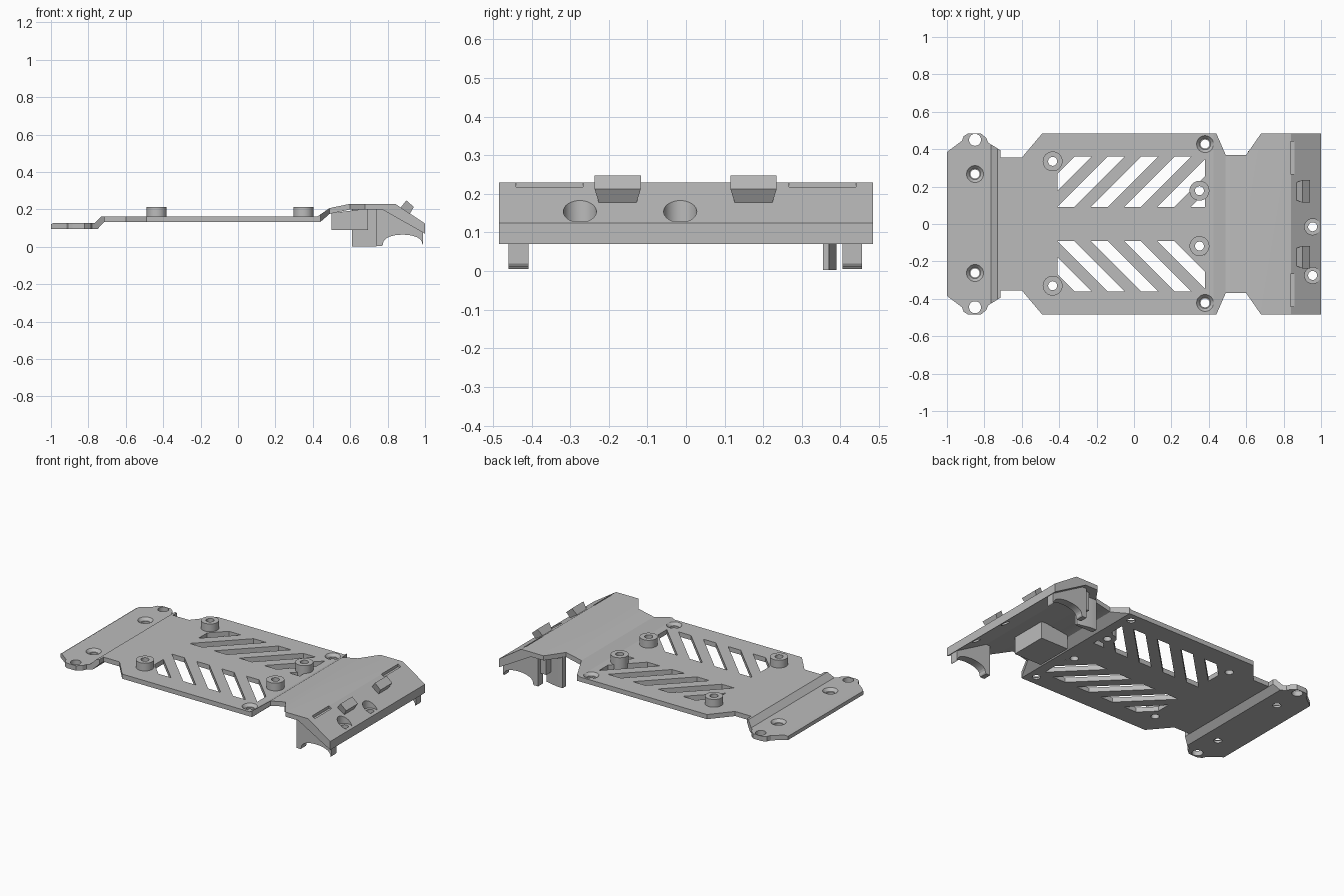
import bpy
import bmesh
import math
from mathutils import Vector

if "Cube" in bpy.data.objects:
    bpy.data.objects.remove(bpy.data.objects["Cube"])

grey = bpy.data.materials.new("plain_grey")
grey.use_nodes = True
COLOUR = (0.5, 0.5, 0.5, 1)
grey.diffuse_color = COLOUR
grey.node_tree.nodes["Principled BSDF"].inputs["Base Color"].default_value = COLOUR


def make(name, bm):
    bmesh.ops.recalc_face_normals(bm, faces=bm.faces)
    mesh = bpy.data.meshes.new(name)
    bm.to_mesh(mesh)
    bm.free()
    ob = bpy.data.objects.new(name, mesh)
    mesh.materials.append(grey)
    bpy.context.collection.objects.link(ob)
    return ob


def add_prism(bm, pts, axis, a, b):
    """Extrude a flat outline from a to b along axis z (x,y points) or y (x,z points)."""
    def place(p, h):
        return (p[0], p[1], h) if axis == "z" else (p[0], h, p[1])
    low = [bm.verts.new(place(p, a)) for p in pts]
    high = [bm.verts.new(place(p, b)) for p in pts]
    bm.faces.new(low)
    bm.faces.new(high[::-1])
    for i in range(len(pts)):
        j = (i + 1) % len(pts)
        bm.faces.new((low[i], low[j], high[j], high[i]))


def prism(name, pts, axis, a, b):
    bm = bmesh.new()
    add_prism(bm, pts, axis, a, b)
    return make(name, bm)


def add_cone(bm, x, y, z0, z1, r0, r1):
    res = bmesh.ops.create_cone(bm, cap_ends=True, segments=32, radius1=r0, radius2=r1, depth=z1 - z0)
    bmesh.ops.translate(bm, verts=res["verts"], vec=(x, y, (z0 + z1) / 2))


def boolean(ob, cutter, operation):
    mod = ob.modifiers.new(operation.lower(), "BOOLEAN")
    mod.operation, mod.object, mod.solver = operation, cutter, "EXACT"
    bpy.context.view_layer.objects.active = ob
    bpy.ops.object.modifier_apply(modifier=mod.name)
    bpy.data.objects.remove(cutter)


# Bent plate: side profile intersected with the plan outline
profile = [(-1, .12), (-.985, .128), (-.765, .128), (-.73, .163), (.425, .163), (.49, .207), (.6, .23),
           (.84, .23), (1, .125), (1, .07), (.77, .2), (.6, .2), (.49, .176), (.44, .133),
           (-.715, .133), (-.75, .096), (-1, .096)]
half = [(-1, .385), (-.92, .445), (-.91, .47), (-.885, .485), (-.82, .485), (-.79, .46), (-.78, .435),
        (-.715, .395), (-.715, .355), (-.6, .355), (-.49, .485), (.44, .485), (.49, .37), (.6, .37),
        (.68, .485), (1, .485)]
outline = half + [(x, -y) for x, y in reversed(half)]
plate = prism("skid_plate", profile, "y", -.6, .6)
boolean(plate, prism("plan_cutter", outline, "z", -.1, .4), "INTERSECT")


# Diagonal vents, clipped to a rectangular window on each side
def clip(pts, limit, sign):
    out = []
    for p, q in zip(pts, pts[1:] + pts[:1]):
        a, b = sign * (limit - p[0]), sign * (limit - q[0])
        if a >= 0:
            out.append(p)
        if a * b < 0:
            t = a / (a - b)
            out.append((p[0] + t * (q[0] - p[0]), p[1] + t * (q[1] - p[1])))
    return out


vents = bmesh.new()
for side in (1, -1):
    for k in range(-1, 5):
        u = -.41 + .178 * k
        slot = [(u, .09), (u + .09, .09), (u + .36, .36), (u + .27, .36)]
        slot = clip(clip(slot, .38, 1), -.409, -1)
        add_prism(vents, [(x, side * y) for x, y in slot], "z", 0, .3)
boolean(plate, make("vent_cutter", vents), "DIFFERENCE")

# Screw holes, counterbores and ridge slits
posts = [(-.435, .335), (-.435, -.33), (.35, .178), (.35, -.118)]
sunk = [(-.85, .267, .128), (-.85, -.262, .128), (.38, .427, .163), (.38, -.422, .163)]
bores = [(.955, -.015), (.955, -.275)]
wide = bmesh.new()
for x, y, top in sunk:
    add_cone(wide, x, y, top - .018, top + .002, .03, .047)
for x, y in bores:
    add_cone(wide, x, y, .13, .3, .043, .043)
for y0, y1 in ((.267, .44), (-.44, -.267)):
    add_prism(wide, [(.838, y0), (.858, y0), (.858, y1), (.838, y1)], "z", .212, .3)
boolean(plate, make("counterbore_cutter", wide), "DIFFERENCE")

through = bmesh.new()
for x, y in posts + [s[:2] for s in sunk] + bores:
    add_cone(through, x, y, 0, .4, .024, .024)
for y in (.45, -.445):
    add_cone(through, -.85, y, 0, .4, .032, .032)
boolean(plate, make("hole_cutter", through), "DIFFERENCE")

# Hollow mounting posts
for i, (x, y) in enumerate(posts):
    bm = bmesh.new()
    add_cone(bm, x, y, .134, .213, .053, .053)
    post = make(f"mounting_post_{i + 1}", bm)
    bm = bmesh.new()
    add_cone(bm, x, y, 0, .4, .024, .024)
    boolean(post, make("post_bore", bm), "DIFFERENCE")

# Arched feet under the nose
arc = []
for i in range(17):
    t = math.pi * i / 16
    arc.append((.88 - .105 * math.cos(t), .012 + .053 * math.sin(t) ** .8))
foot = [(.74, .21), (.74, .005), (.77, .005)] + arc + [(.99, .02), (.99, .085), (.82, .21)]
for name, y0, y1 in (("right_foot", -.46, -.408), ("left_foot", .406, .456)):
    prism(name, foot, "y", y0, y1)

# Stop fin beside the left foot, with a slanted outer face
prism("left_fin", [(.61, .355), (.74, .355), (.74, .37), (.65, .39), (.61, .39)], "z", .003, .205)
prism("left_fin_web", [(.7, .37), (.745, .37), (.745, .43), (.7, .43)], "z", .08, .205)

# Block under the nose
prism("under_block", [(.5, .09), (.695, .09), (.695, .205), (.5, .18)], "y", -.24, 0)

# Tapered lugs standing square to the nose slope
for name, mid in (("right_lug", -.177), ("left_lug", .175)):
    lug = prism(name, [(.9, .248), (.94, .213), (.912, .165), (.862, .2)], "y", mid - .06, mid + .06)
    for v in lug.data.vertices:
        if v.co.x < .895 or v.co.z < .18:
            v.co.y = mid + (v.co.y - mid) * .75

# Smooth the round walls, keep the folds crisp
bpy.ops.object.select_all(action="DESELECT")
for ob in bpy.context.scene.objects:
    if ob.type == "MESH":
        ob.select_set(True)
        bpy.context.view_layer.objects.active = ob
bpy.ops.object.shade_smooth_by_angle(angle=math.radians(15))
